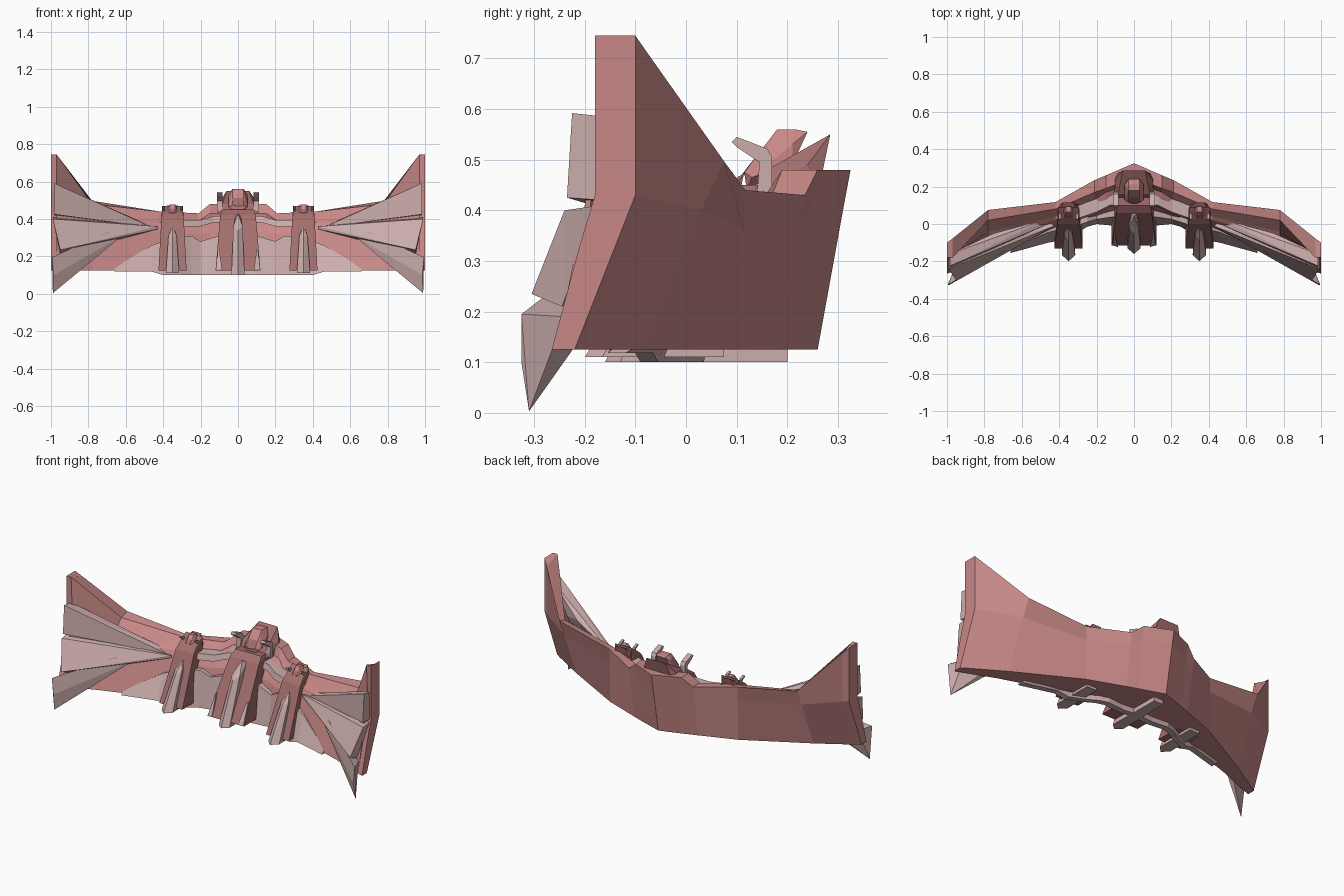
import bpy, bmesh


def material(name, col):
    m = bpy.data.materials.new(name)
    m.diffuse_color = (*col, 1)
    return m


RED = material("red_hull", (0.58, 0.25, 0.245))
DARK = material("dark_red_tower", (0.36, 0.155, 0.15))
PALE = material("pale_plate", (0.60, 0.42, 0.41))


def finish(name, bm, mat, mirror):
    bmesh.ops.recalc_face_normals(bm, faces=bm.faces)
    me = bpy.data.meshes.new(name)
    bm.to_mesh(me)
    bm.free()
    me.materials.append(mat)
    ob = bpy.data.objects.new(name, me)
    bpy.context.collection.objects.link(ob)
    if mirror:
        md = ob.modifiers.new("mirror", "MIRROR")
        md.use_clip = True
        md.merge_threshold = 0.0005
    return ob


def loft(name, sections, mat, cap_start=False, mirror=True):
    """Closed (y, z) rings at successive x, joined by quads."""
    bm = bmesh.new()
    rings = [[bm.verts.new((x, y, z)) for y, z in ring] for x, ring in sections]
    n = len(rings[0])
    for a, b in zip(rings, rings[1:]):
        for i in range(n):
            j = (i + 1) % n
            bm.faces.new((a[i], a[j], b[j], b[i]))
    bm.faces.new(rings[-1])
    if cap_start:
        bm.faces.new(rings[0])
    return finish(name, bm, mat, mirror)


def hull(name, pts, mat, centre=None, mirror=True):
    """Convex solid; with centre, half-width points are reflected about it."""
    if centre is not None:
        pts = [(centre + s * x, y, z) for x, y, z in pts for s in (1, -1)]
    bm = bmesh.new()
    for p in pts:
        bm.verts.new(p)
    bmesh.ops.remove_doubles(bm, verts=bm.verts, dist=1e-4)
    bmesh.ops.convex_hull(bm, input=bm.verts)
    bmesh.ops.delete(bm, geom=[v for v in bm.verts if not v.link_faces], context='VERTS')
    bmesh.ops.dissolve_limit(bm, angle_limit=0.02, verts=bm.verts, edges=bm.edges)
    return finish(name, bm, mat, mirror)


# Curved main wall with raised end fins
loft("wing_wall", [
    (0.00, [(.26, .125), (.31, .40), (.325, .48), (.25, .48), (.22, .43), (.15, .40), (.10, .33), (.04, .125)]),
    (0.15, [(.21, .125), (.248, .40), (.26, .48), (.19, .48), (.17, .43), (.11, .40), (.07, .33), (.02, .125)]),
    (0.21, [(.188, .125), (.224, .36), (.235, .43), (.17, .43), (.13, .39), (.09, .38), (.05, .32), (.01, .125)]),
    (0.42, [(.11, .125), (.115, .36), (.117, .44), (.08, .44), (.04, .39), (.02, .38), (.00, .33), (-.06, .125)]),
    (0.78, [(-.085, .125), (.03, .40), (.075, .497), (.02, .48), (-.04, .42), (-.08, .38), (-.11, .33), (-.18, .125)]),
    (0.97, [(-.20, .125), (-.082, .425), (-.077, .712), (-.18, .745), (-.17, .55), (-.17, .43), (-.20, .33), (-.255, .125)]),
    (1.00, [(-.22, .125), (-.10, .43), (-.10, .745), (-.18, .745), (-.18, .55), (-.18, .43), (-.21, .33), (-.265, .125)]),
], RED)

# Pale armour skirt along the lower front, thin band along the upper step
loft("front_skirt", [(x, [(yt + .05, zt), (yt, zt), (yb, zb), (yb + .035, zb)]) for x, yt, zt, yb, zb in [
    (0.00, .05, .31, .00, .10), (0.10, .04, .31, -.01, .10), (0.20, .025, .28, .00, .10),
    (0.25, .01, .31, -.015, .10), (0.31, -.01, .31, -.05, .10), (0.40, -.03, .28, -.09, .10),
    (0.46, -.045, .26, -.10, .118), (0.66, -.13, .14, -.155, .118)]], PALE)
loft("upper_band", [(x, [(y + .07, z), (y, z), (y - .01, z - .035), (y + .06, z - .035)]) for x, y, z in [
    (0.0, .12, .415), (0.13, .10, .415), (0.20, .065, .395), (0.30, .03, .395), (0.41, .005, .395)]], PALE)

# Fan of three tapering plates on each wing end
hull("fan_upper", [(.985, -.225, .592), (.985, -.235, .425), (.985, -.16, .585), (.985, -.165, .42),
                   (.75, -.05, .46), (.75, -.09, .40), (.50, .0, .37), (.46, .03, .36), (.46, .0, .355)], PALE)
hull("fan_middle", [(.99, -.24, .40), (.99, -.17, .41), (.95, -.305, .235), (.95, -.245, .21),
                    (.72, -.145, .345), (.72, -.08, .33), (.43, -.012, .36), (.43, -.01, .345),
                    (.45, .02, .35)], PALE)
hull("fan_lower", [(.995, -.325, .195), (.99, -.31, .003), (.985, -.325, .10), (.96, -.24, .19),
                   (.70, -.15, .33), (.62, -.10, .32), (.62, -.105, .31), (.70, -.10, .30)], PALE)
hull("fan_backing", [(.97, -.19, .40), (.97, -.25, .16), (.97, -.17, .56), (.85, -.10, .50),
                     (.80, -.17, .20), (.60, -.06, .35), (.60, .0, .36)], RED)

# Sloping buttress towers, each with a pointed pale rib running down the front and underneath
hull("centre_tower", [(.12, -.115, .125), (.12, .12, .125), (.095, .06, .42), (.085, .10, .45),
                      (.085, .20, .45), (.10, .20, .30)], DARK, 0, False)
hull("centre_rib", [(0, -.16, .10), (.035, -.13, .10), (.03, .20, .10), (.03, .20, .13), (.025, -.02, .36),
                    (0, -.05, .34), (0, .04, .43), (.015, .06, .41)], PALE, 0, False)
hull("side_tower", [(.075, -.13, .125), (.075, .03, .125), (.06, .0, .40), (.055, .03, .43),
                    (.055, .09, .47), (.055, .09, .38)], DARK, .35)
hull("side_rib", [(0, -.20, .11), (.036, -.165, .11), (.032, .075, .11), (.032, .075, .13),
                  (.022, -.06, .31), (0, -.085, .30), (0, -.02, .36), (.012, .0, .34)], PALE, .35)

# Centre tower diagonal braces
hull("tower_brace", [(.115, -.115, .13), (.085, -.123, .13), (.10, -.065, .24), (.108, -.06, .24),
                     (.115, -.07, .13), (.105, -.03, .24)], PALE)


def turret(prefix, xc, y0, z0, s, mirror):
    """Wedge collar, octagonal capsule and hooked side guards."""
    def P(x, y, z):
        return (x * s, y0 + y * s, z0 + z * s)
    hull(prefix + "_collar", [P(*p) for p in [
        (.105, .0, .0), (.105, .13, .0), (.085, .03, .05), (.06, .155, .12),
        (.10, .11, .06), (.05, .10, .09)]], DARK, xc, mirror)
    hull(prefix + "_capsule", [P(*p) for p in [
        (.025, -.01, .01), (.05, .0, .035), (.05, .08, .10), (.03, .085, .13), (.03, .05, .13),
        (.03, -.015, .045), (.05, .08, .06), (.03, .11, .125)]], RED, xc, mirror)
    hull(prefix + "_visor", [P(*p) for p in [
        (.018, -.02, .04), (.03, -.005, .06), (.03, .035, .105), (.018, .045, .12),
        (.025, .03, .05)]], DARK, xc, mirror)
    hook = [(-.04, .105), (-.03, .115), (.03, .092), (.04, .075), (.04, .0), (.01, .0), (.015, .065), (-.03, .095)]
    for side in (-1, 1):
        ring = [(y0 + y * s, z0 + z * s) for y, z in hook]
        loft(prefix + "_guard", [(xc + side * .082 * s, ring), (xc + side * .112 * s, ring)],
             PALE, True, mirror)


turret("centre_turret", 0, .13, .43, 1.0, False)
turret("side_turret", .35, .04, .415, .48, True)
